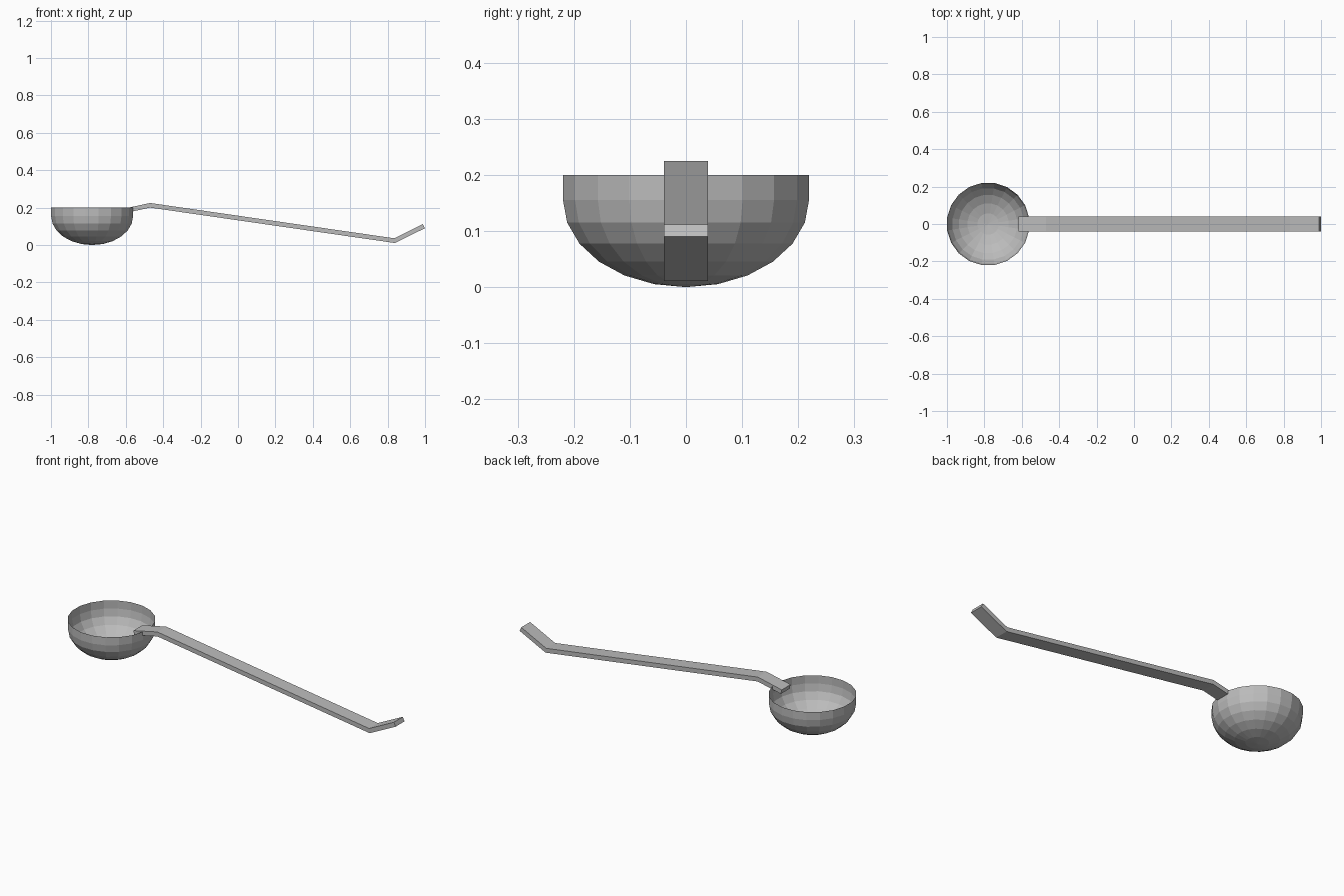
import bpy, bmesh, math
from mathutils import Vector

if "Cube" in bpy.data.objects:
    bpy.data.objects.remove(bpy.data.objects["Cube"])

steel = bpy.data.materials.new("steel grey")
steel.diffuse_color = (0.5, 0.5, 0.5, 1)
steel.use_nodes = True
steel.node_tree.nodes["Principled BSDF"].inputs["Base Color"].default_value = steel.diffuse_color


def finish(bm, name):
    bmesh.ops.recalc_face_normals(bm, faces=bm.faces)
    mesh = bpy.data.meshes.new(name)
    bm.to_mesh(mesh)
    bm.free()
    mesh.materials.append(steel)
    obj = bpy.data.objects.new(name, mesh)
    bpy.context.collection.objects.link(obj)
    return obj


# Bowl: thin open shell, half ellipsoid with a short straight rim
SIDES, R, DEPTH, RIM = 20, 0.222, 0.155, 0.2
profile = [(R, RIM)]
for i in range(6):
    a = math.radians(15 * i)
    profile.append((R * math.cos(a), DEPTH * (1 - math.sin(a))))

bm = bmesh.new()
rings = []
for r, z in profile:
    rings.append([bm.verts.new((r * math.cos(2 * math.pi * (k + 0.5) / SIDES),
                                r * math.sin(2 * math.pi * (k + 0.5) / SIDES), z))
                  for k in range(SIDES)])
pole = bm.verts.new((0, 0, 0))
for k in range(SIDES):
    n = (k + 1) % SIDES
    for up, low in zip(rings, rings[1:]):
        bm.faces.new((up[k], low[k], low[n], up[n]))
    bm.faces.new((rings[-1][k], pole, rings[-1][n]))
bowl = finish(bm, "bowl")
bowl.location.x = -0.78

# Handle: flat bar swept along a bent path with mitred corners
path = [Vector(p) for p in ((-0.615, 0.181), (-0.47, 0.2125), (0.837, 0.0235), (0.994, 0.101))]
HALF_W, HALF_T = 0.039, 0.0122
dirs = [(b - a).normalized() for a, b in zip(path, path[1:])]
norms = [Vector((-d.y, d.x)) for d in dirs]

bm = bmesh.new()
sections = []
for i, p in enumerate(path):
    n0, n1 = norms[max(i - 1, 0)], norms[min(i, len(norms) - 1)]
    m = (n0 + n1).normalized()
    off = m * (HALF_T / m.dot(n0))
    top, bot = p + off, p - off
    sections.append([bm.verts.new((q.x, y, q.y)) for q, y in
                     ((top, -HALF_W), (top, HALF_W), (bot, HALF_W), (bot, -HALF_W))])
for s, t in zip(sections, sections[1:]):
    for k in range(4):
        n = (k + 1) % 4
        bm.faces.new((s[k], s[n], t[n], t[k]))
bm.faces.new(sections[0])
bm.faces.new(sections[-1])
finish(bm, "handle")
